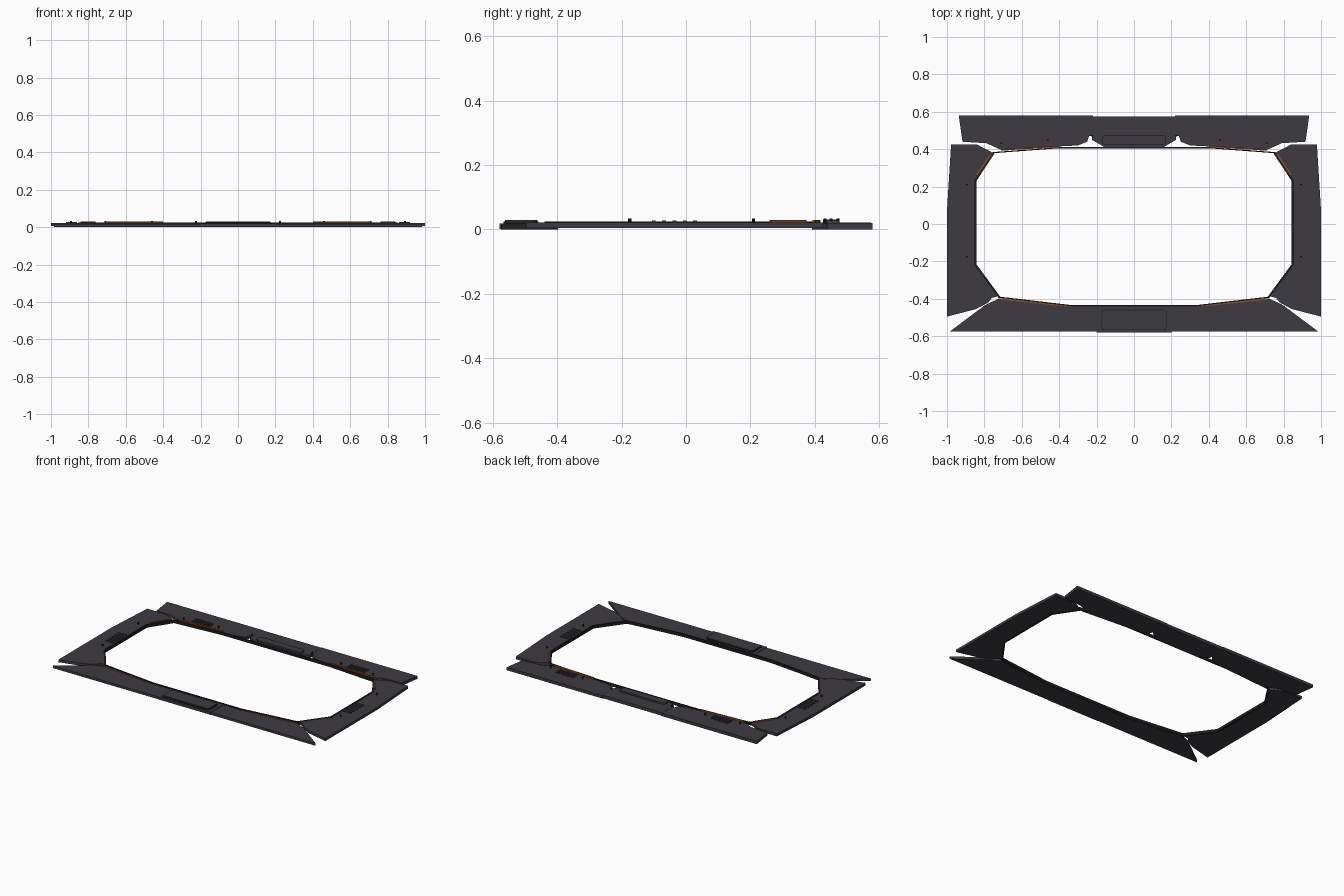
import bpy, bmesh, math
from mathutils import Vector

if "Cube" in bpy.data.objects:
    bpy.data.objects.remove(bpy.data.objects["Cube"])


def material(name, rgb):
    m = bpy.data.materials.new(name)
    m.diffuse_color = (*rgb, 1)
    m.use_nodes = True
    m.node_tree.nodes["Principled BSDF"].inputs["Base Color"].default_value = m.diffuse_color
    return m


PANEL = material("charcoal panel", (0.047, 0.044, 0.053))
BLACK = material("black trim", (0.012, 0.012, 0.013))
ORANGE = material("burnt orange", (0.32, 0.075, 0.012))


def finish(name, bm, mat):
    bmesh.ops.recalc_face_normals(bm, faces=bm.faces)
    me = bpy.data.meshes.new(name)
    bm.to_mesh(me)
    bm.free()
    me.materials.append(mat)
    ob = bpy.data.objects.new(name, me)
    bpy.context.collection.objects.link(ob)
    return ob


def slab(name, pts, z0, z1, mat, flip=False):
    """Extrude a flat outline from z0 to z1, optionally mirrored in x."""
    bm = bmesh.new()
    s = -1 if flip else 1
    face = bm.faces.new([bm.verts.new((s * x, y, z0)) for x, y in pts])
    ext = bmesh.ops.extrude_face_region(bm, geom=[face])
    bmesh.ops.translate(bm, vec=(0, 0, z1 - z0),
                        verts=[v for v in ext["geom"] if isinstance(v, bmesh.types.BMVert)])
    return finish(name, bm, mat)


def box(name, x0, x1, y0, y1, z0, z1, mat, flip=False):
    return slab(name, [(x0, y0), (x1, y0), (x1, y1), (x0, y1)], z0, z1, mat, flip)


def rounded(x, y0, y1, r):
    pts = []
    for i, (cx, cy) in enumerate([(x - r, y1 - r), (r - x, y1 - r), (r - x, y0 + r), (x - r, y0 + r)]):
        for k in range(5):
            a = math.radians(90 * i + 22.5 * k)
            pts.append((cx + r * math.cos(a), cy + r * math.sin(a)))
    return pts


def strip(name, a, b, w, z0, z1, mat, flip=False):
    """Narrow bar between two points."""
    a, b = Vector(a), Vector(b)
    d = (b - a).normalized()
    n = Vector((-d.y, d.x)) * w / 2
    return slab(name, [tuple(p) for p in (a - n, b - n, b + n, a + n)], z0, z1, mat, flip)


def screw(name, x, y, z, flip):
    pts = [(x + 0.005 * math.cos(k * math.pi / 4), y + 0.005 * math.sin(k * math.pi / 4)) for k in range(8)]
    slab(name, pts, z, 0.034, BLACK, flip)


# Front panel and its raised pad
front = [(0.985, -0.575), (0.845, -0.47), (0.79, -0.43), (0.72, -0.398), (0.32, -0.437)]
slab("front_panel", front + [(-x, y) for x, y in reversed(front)], 0, 0.016, PANEL)
box("front_centre_plate", -0.2, 0.2, -0.58, -0.437, 0.002, 0.019, PANEL)
slab("front_pad_rim", rounded(0.177, -0.567, -0.458, 0.018), 0.019, 0.024, BLACK)
slab("front_pad", rounded(0.173, -0.563, -0.462, 0.015), 0.019, 0.029, PANEL)

# Back centre plate and its pad
centre = [(0.222, 0.575), (0.225, 0.45), (0.16, 0.412)]
slab("back_centre_plate", centre + [(-x, y) for x, y in reversed(centre)], 0, 0.021, PANEL)
slab("back_pad", rounded(0.17, 0.425, 0.475, 0.015), 0.021, 0.031, PANEL)

# Outlines of the mirrored panels
wing = [(0.22, 0.58), (0.937, 0.58), (0.917, 0.44), (0.79, 0.432), (0.70, 0.392),
        (0.4, 0.415), (0.30, 0.42), (0.25, 0.44), (0.24, 0.47), (0.222, 0.47)]
side = [(0.978, 0.425), (0.84, 0.425), (0.75, 0.378), (0.855, 0.225), (0.855, -0.215),
        (0.73, -0.388), (0.76, -0.395), (0.78, -0.42), (0.845, -0.455), (1.0, -0.495), (1.0, 0.07)]

for flip, tag in ((False, "right"), (True, "left")):
    slab("back_wing_" + tag, wing, 0, 0.02, PANEL, flip)
    slab("side_panel_" + tag, side, 0.005, 0.022, PANEL, flip)
    # Vent slats on the side panels and back wings
    for i in range(5):
        y = -0.1 + 0.032 * i
        box(f"side_vent_{tag}_{i}", 0.86, 0.92, y - 0.006, y + 0.006, 0.022, 0.028, PANEL, flip)
    for i in range(7):
        x = 0.52 + 0.02 * i
        box(f"back_vent_{tag}_{i}", x - 0.005, x + 0.005, 0.43, 0.475, 0.02, 0.028, PANEL, flip)
    # Orange accent strips beside the opening
    for part, a, b in (("back", (0.40, 0.414), (0.71, 0.397)),
                       ("corner", (0.765, 0.372), (0.84, 0.262)),
                       ("front", (0.36, -0.437), (0.71, -0.402))):
        z = 0.018 if part == "front" else 0.03
        strip(f"{part}_accent_{tag}", a, b, 0.008, 0.014, z, ORANGE, flip)
    # Screws
    for i, (x, y) in enumerate([(0.893, 0.21), (0.893, -0.175), (0.225, 0.472), (0.46, 0.45), (0.71, 0.432)]):
        screw(f"screw_{tag}_{i}", x, y, 0.018, flip)

# Thin black lip around the opening
half = [(0.33, -0.434), (0.715, -0.389), (0.843, -0.215), (0.843, 0.23), (0.745, 0.379), (0.4, 0.405)]
loop = half + [(-x, y) for x, y in reversed(half)]
bm = bmesh.new()
rings = [[bm.verts.new((x * s, y * s, z)) for x, y in loop]
         for s, z in ((1, 0.004), (1.014, 0.004), (1.014, 0.024), (1, 0.024))]
n = len(loop)
for k in range(4):
    p, q = rings[k], rings[(k + 1) % 4]
    for i in range(n):
        j = (i + 1) % n
        bm.faces.new((p[i], p[j], q[j], q[i]))
finish("opening_lip", bm, BLACK)
